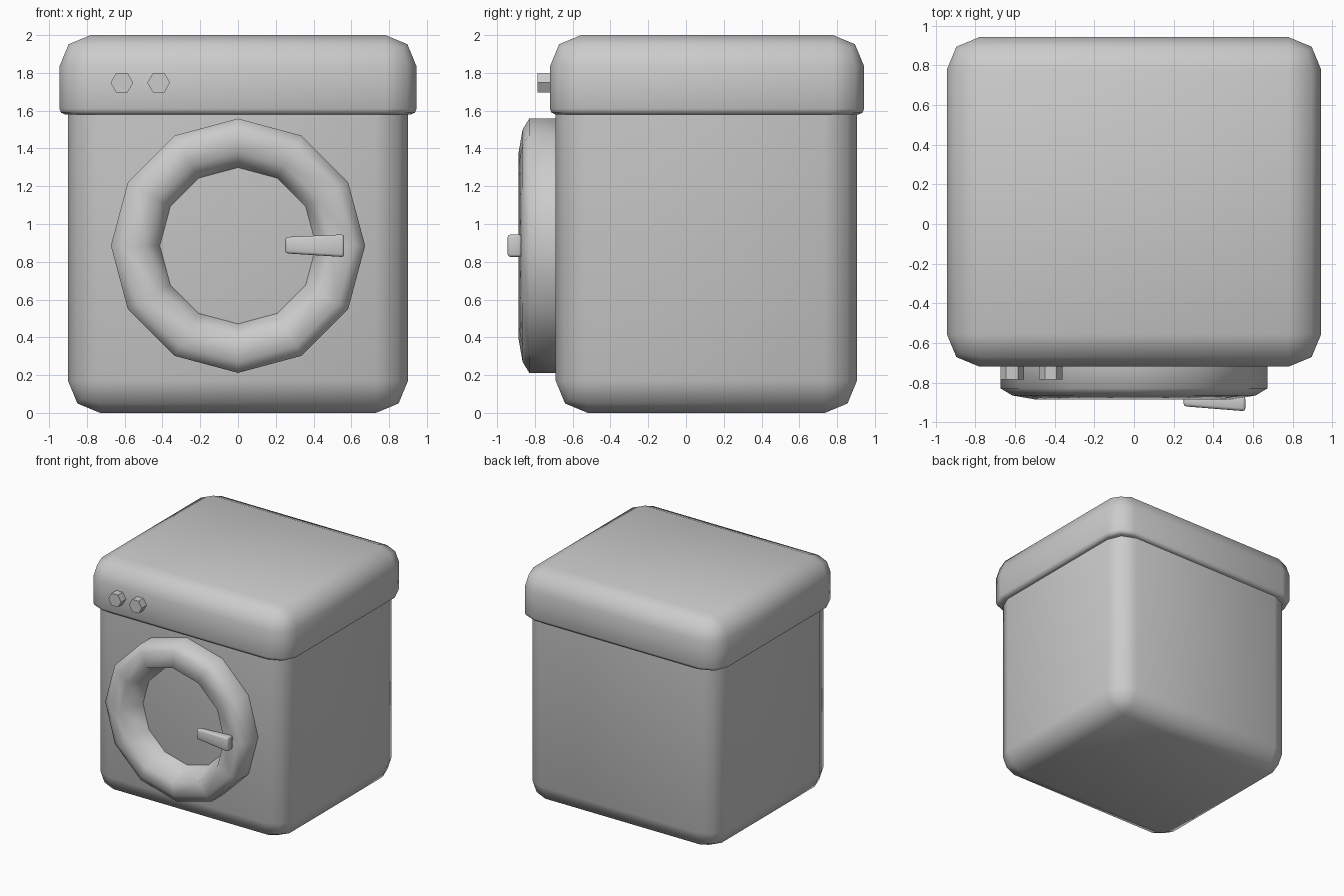
import bpy, bmesh, math
from mathutils import Vector

if "Cube" in bpy.data.objects:
    bpy.data.objects.remove(bpy.data.objects["Cube"])


def finish(bm, name, angle):
    bmesh.ops.recalc_face_normals(bm, faces=bm.faces[:])
    me = bpy.data.meshes.new(name)
    bm.to_mesh(me)
    bm.free()
    ob = bpy.data.objects.new(name, me)
    bpy.context.collection.objects.link(ob)
    bpy.ops.object.select_all(action='DESELECT')
    ob.select_set(True)
    bpy.context.view_layer.objects.active = ob
    bpy.ops.object.shade_smooth_by_angle(angle=math.radians(angle))
    return ob


def box(lo, hi):
    bm = bmesh.new()
    bmesh.ops.create_cube(bm, size=1)
    for v in bm.verts:
        v.co = Vector([lo[i] if v.co[i] < 0 else hi[i] for i in range(3)])
    return bm


def bevel(bm, test, width, segments):
    edges = [e for e in bm.edges if test(e)]
    bmesh.ops.bevel(bm, geom=edges, offset=width, segments=segments,
                    profile=0.5, affect='EDGES', clamp_overlap=True)


def flat_at(z):
    return lambda e: all(abs(v.co.z - z) < 1e-4 for v in e.verts)


def lathe_y(name, profile, sides, centre, angle, closed=False, caps=False):
    # profile of (radius, y) turned around an axis along y
    bm = bmesh.new()
    rings = []
    for r, y in profile:
        rings.append([bm.verts.new((centre[0] + r * math.cos(math.tau * i / sides), y,
                                    centre[1] + r * math.sin(math.tau * i / sides)))
                      for i in range(sides)])
    pairs = list(zip(rings, rings[1:]))
    if closed:
        pairs.append((rings[-1], rings[0]))
    for a, b in pairs:
        for i in range(sides):
            j = (i + 1) % sides
            bm.faces.new((a[i], a[j], b[j], b[i]))
    if caps:
        bm.faces.new(rings[0])
        bm.faces.new(rings[-1])
    return finish(bm, name, angle)


# cabinet: rounded sides and bottom, top hidden inside the lid
bm = box((-0.9, -0.69, 0), (0.9, 0.905, 1.7))
bevel(bm, lambda e: not flat_at(1.7)(e), 0.17, 2)
finish(bm, "cabinet", 60)

# lid: large rounding on top and corners, small one on the lower lip
bm = box((-0.945, -0.72, 1.58), (0.945, 0.943, 2.0))
bevel(bm, lambda e: not flat_at(1.58)(e), 0.165, 2)
bevel(bm, lambda e: flat_at(1.58)(e), 0.03, 2)
finish(bm, "lid", 60)

# door ring, open in the middle
lathe_y("door_ring", [(0.673, -0.68), (0.673, -0.83), (0.615, -0.865), (0.49, -0.887),
                      (0.41, -0.68)], 12, (0, 0.885), 80, closed=True)

# door handle: tapered bar
bm = box((0.25, -0.945, 0.825), (0.562, -0.87, 0.945))
for v in bm.verts:
    if v.co.x < 0.4:
        v.co.z = 0.888 + (v.co.z - 0.885) * 0.72
        if v.co.y < -0.9:
            v.co.y = -0.92
bevel(bm, lambda e: True, 0.014, 2)
finish(bm, "door_handle", 60)

# control knobs
for i, x in enumerate((-0.615, -0.42)):
    lathe_y(f"knob_{i + 1}", [(0.06, -0.70), (0.06, -0.785)], 6, (x, 1.748), 30, caps=True)
